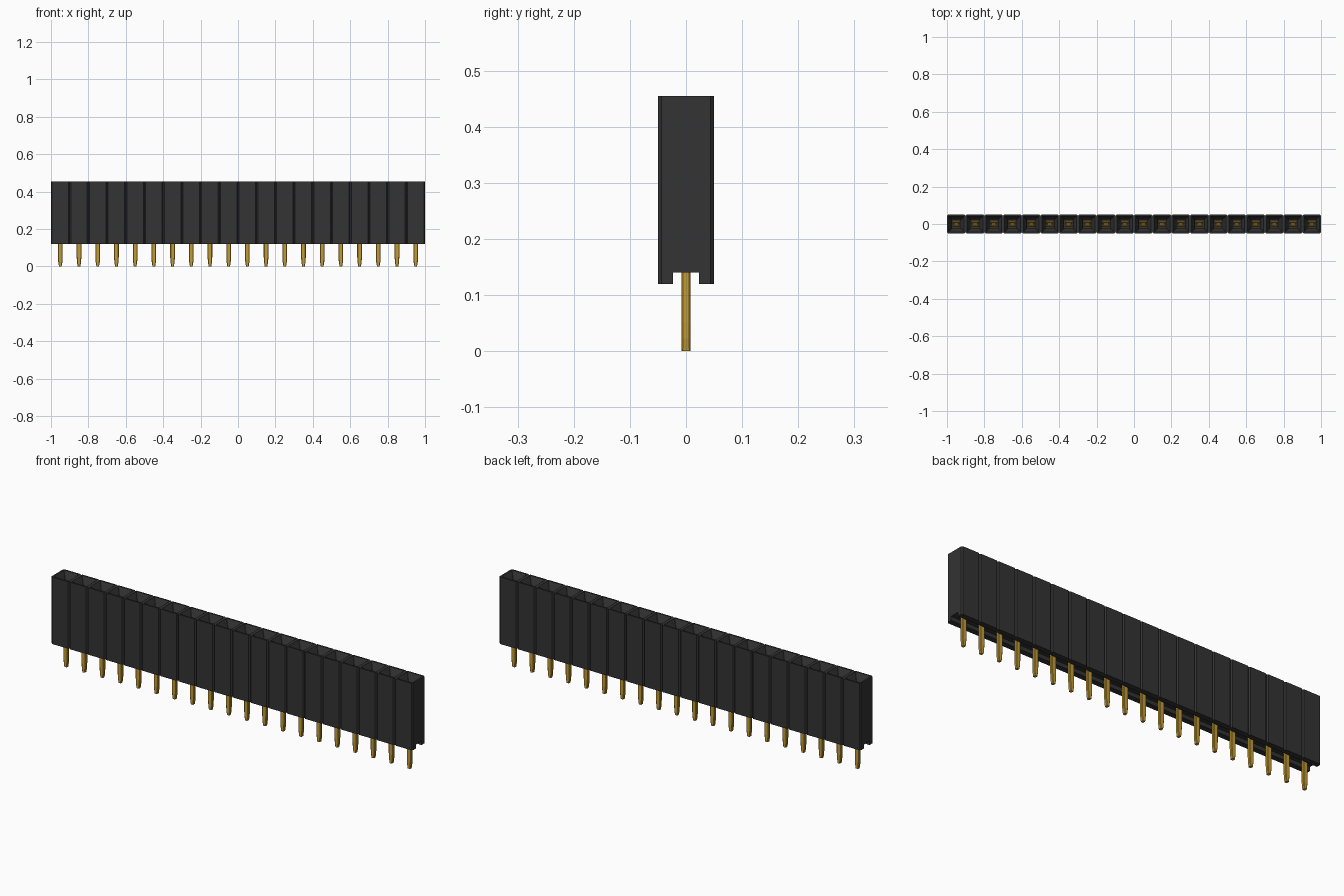
import bpy, bmesh

COUNT, PITCH = 20, 0.1
START_X = -PITCH * (COUNT - 1) / 2
BASE, CAP, TOP = 0.12, 0.14, 0.455      # foot, groove ceiling, rim heights
GROOVE = 0.023                          # half width of the underside groove

if "Cube" in bpy.data.objects:
    bpy.data.objects.remove(bpy.data.objects["Cube"])


def material(name, rgb):
    mat = bpy.data.materials.new(name)
    mat.use_nodes = True
    mat.diffuse_color = (*rgb, 1)
    bsdf = mat.node_tree.nodes["Principled BSDF"]
    bsdf.inputs["Base Color"].default_value = (*rgb, 1)
    bsdf.inputs["Roughness"].default_value = 0.6
    return mat


def ring(bm, hx, hy, c, z):
    """Rectangle with chamfered corners, counter-clockwise from front left."""
    pts = [(-hx + c, -hy), (hx - c, -hy), (hx, -hy + c), (hx, hy - c),
           (hx - c, hy), (-hx + c, hy), (-hx, hy - c), (-hx, -hy + c)]
    return [bm.verts.new((x, y, z)) for x, y in pts]


def loft(bm, rings):
    for a, b in zip(rings, rings[1:]):
        for i in range(8):
            j = (i + 1) % 8
            bm.faces.new((a[i], a[j], b[j], b[i]))


def finish(name, bm, mat):
    """Make a row of repeated parts from one cell mesh."""
    bmesh.ops.recalc_face_normals(bm, faces=bm.faces)
    mesh = bpy.data.meshes.new(name)
    bm.to_mesh(mesh)
    bm.free()
    mesh.materials.append(mat)
    obj = bpy.data.objects.new(name, mesh)
    bpy.context.collection.objects.link(obj)
    obj.location.x = START_X
    row = obj.modifiers.new("Row", 'ARRAY')
    row.count = COUNT
    row.use_relative_offset = False
    row.use_constant_offset = True
    row.constant_offset_displace = (PITCH, 0, 0)
    return obj


black = material("black plastic", (0.033, 0.033, 0.033))
gold = material("gold metal", (0.55, 0.33, 0.035))

# Housing cell: chamfered wall, funnel mouth and square socket
bm = bmesh.new()
rings = [ring(bm, *r) for r in (
    (0.05, 0.05, 0.006, CAP), (0.05, 0.05, 0.006, TOP),
    (0.042, 0.042, 0.001, TOP), (0.023, 0.023, 0.001, TOP - 0.035),
    (0.023, 0.023, 0.001, 0.2))]
loft(bm, rings)
bm.faces.new(rings[-1])
underside = bm.faces.new(rings[0])

# Underside: split along the groove, then pull the two feet down
for y in (-GROOVE, GROOVE):
    faces = [f for f in bm.faces if all(abs(v.co.z - CAP) < 1e-5 for v in f.verts)]
    edges = {e for f in faces for e in f.edges}
    verts = {v for f in faces for v in f.verts}
    bmesh.ops.bisect_plane(bm, geom=faces + list(edges) + list(verts),
                           plane_co=(0, y, 0), plane_no=(0, 1, 0))
feet = [f for f in bm.faces if all(abs(v.co.z - CAP) < 1e-5 for v in f.verts)
        and abs(f.calc_center_median().y) > GROOVE]
for foot in feet:
    new = bmesh.ops.extrude_face_region(bm, geom=[foot])["geom"]
    bmesh.ops.delete(bm, geom=[foot], context='FACES_ONLY')
    bmesh.ops.translate(bm, vec=(0, 0, BASE - CAP),
                        verts=[g for g in new if isinstance(g, bmesh.types.BMVert)])
bmesh.ops.recalc_face_normals(bm, faces=bm.faces)

# Remove the flat seam between feet and walls
seam = [e for e in bm.edges if all(abs(v.co.z - CAP) < 1e-5 for v in e.verts)
        and len(e.link_faces) == 2 and e.calc_face_angle() < 0.01]
bmesh.ops.dissolve_edges(bm, edges=seam, use_verts=False)
finish("socket_housing", bm, black)

# Solder pins: slim chamfered bars narrowing at the tip
bm = bmesh.new()
rings = [ring(bm, *r) for r in (
    (0.007, 0.008, 0.002, 0), (0.011, 0.008, 0.003, 0.022),
    (0.0125, 0.008, 0.003, 0.05), (0.0125, 0.008, 0.003, 0.21))]
loft(bm, rings)
bm.faces.new(rings[0])
bm.faces.new(rings[-1])
finish("solder_pins", bm, gold)

# Spring contacts: two bent leaves pinching together inside each socket
bm = bmesh.new()
profile = [(0.008, 0.2), (0.012, 0.28), (0.004, 0.37), (0.009, 0.4)]
thick = 0.003
for side in (-1, 1):
    outline = profile + [(y + thick, z) for y, z in reversed(profile)]
    left, right = ([bm.verts.new((x, side * y, z)) for y, z in outline]
                   for x in (-0.02, 0.02))
    n = len(outline)
    for i in range(n):
        j = (i + 1) % n
        bm.faces.new((left[i], left[j], right[j], right[i]))
    bm.faces.new(left)
    bm.faces.new(right)
finish("spring_contacts", bm, gold)
